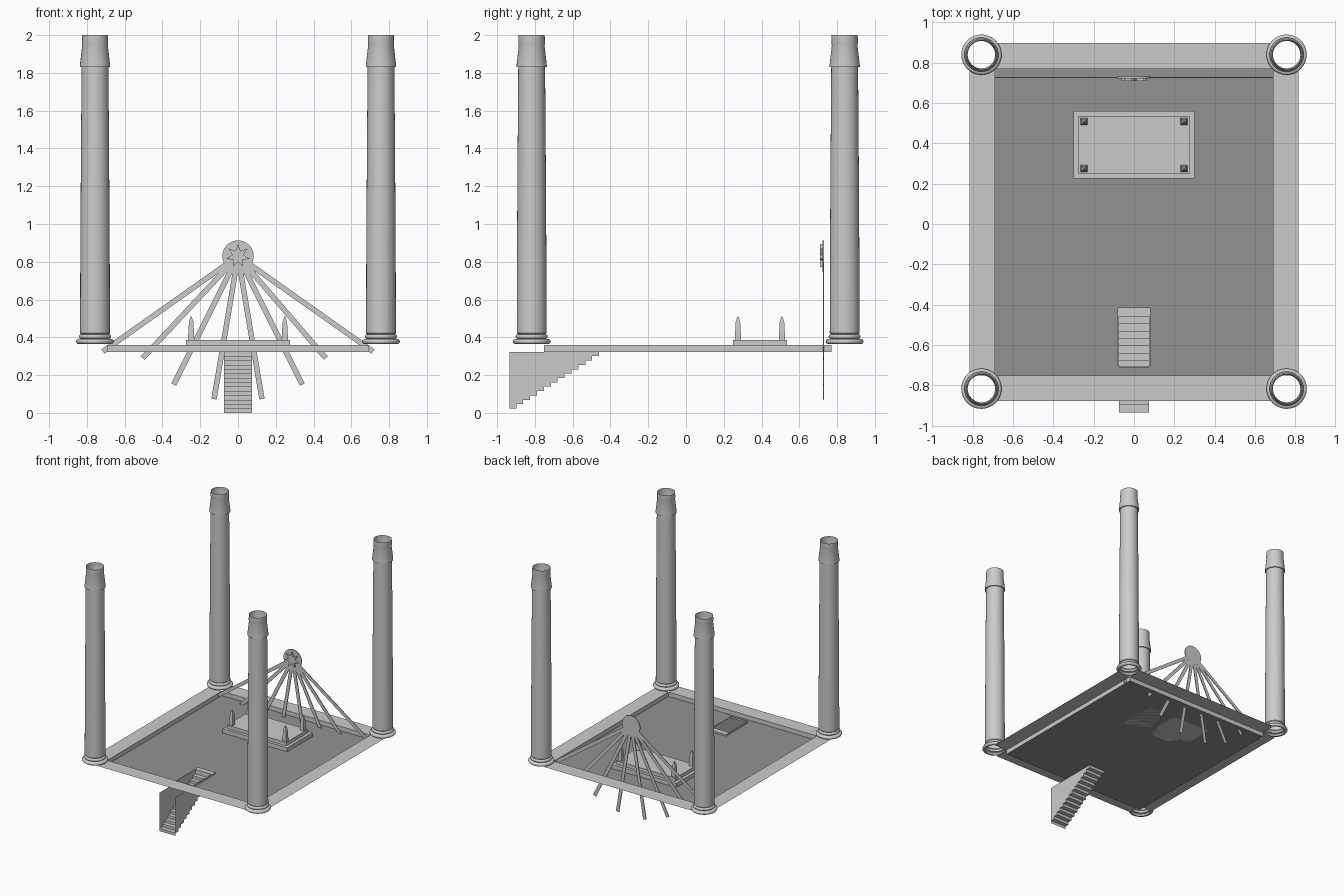
import bpy, bmesh
from math import sin, cos, pi
from mathutils import Matrix, Vector

if "Cube" in bpy.data.objects:
    bpy.data.objects.remove(bpy.data.objects["Cube"])


def material(name, g):
    m = bpy.data.materials.new(name)
    m.diffuse_color = (g, g, g, 1)
    m.use_nodes = True
    m.node_tree.nodes["Principled BSDF"].inputs["Base Color"].default_value = m.diffuse_color
    return m


STONE = material("stone_grey", .54)
DARK = material("dark_floor_grey", .29)


def finish(name, bm, smooth=False, mat=STONE):
    bmesh.ops.recalc_face_normals(bm, faces=bm.faces)
    me = bpy.data.meshes.new(name)
    bm.to_mesh(me)
    bm.free()
    me.materials.append(mat)
    ob = bpy.data.objects.new(name, me)
    bpy.context.collection.objects.link(ob)
    if smooth:
        bpy.ops.object.select_all(action='DESELECT')
        ob.select_set(True)
        bpy.context.view_layer.objects.active = ob
        bpy.ops.object.shade_smooth_by_angle()
    return ob


def quad(bm, *pts):
    bm.faces.new([bm.verts.new(p) for p in pts])


def flat(bm, x0, x1, y0, y1, z):
    quad(bm, (x0, y0, z), (x1, y0, z), (x1, y1, z), (x0, y1, z))


def box(bm, x0, x1, y0, y1, z0, z1):
    m = Matrix.Translation(((x0 + x1) / 2, (y0 + y1) / 2, (z0 + z1) / 2)) \
        @ Matrix.Diagonal((x1 - x0, y1 - y0, z1 - z0, 1))
    bmesh.ops.create_cube(bm, size=1, matrix=m)


def plate(bm, outline, y0, y1):
    # extrude an x/z outline along y
    f = bm.faces.new([bm.verts.new((x, y0, z)) for x, z in outline])
    ext = bmesh.ops.extrude_face_region(bm, geom=[f], use_keep_orig=True)['geom']
    bmesh.ops.translate(bm, vec=(0, y1 - y0, 0),
                        verts=[v for v in ext if isinstance(v, bmesh.types.BMVert)])


def bead(r, z, h):
    # half-round moulding from below to above
    return [(r - h + h * cos(a), z + h * sin(a)) for a in (i * pi / 8 - pi / 2 for i in range(9))]


# hollow columns: lathe profile (radius, z)
column_profile = ([(.078, .365)] + bead(.1, .378, .013) + bead(.085, .404, .012)
                  + [(.079, .422), (.078, .8), (.075, 1.3), (.071, 1.83),
                     (.08, 1.83), (.08, 1.84), (.068, 1.946), (.07, 1.955), (.069, 2.0)])
for side, x in (("left", -.757), ("right", .757)):
    for end, y in (("front", -.817), ("back", .84)):
        bm = bmesh.new()
        vs = [bm.verts.new((r, 0, z)) for r, z in column_profile]
        es = [bm.edges.new(p) for p in zip(vs, vs[1:])]
        bmesh.ops.spin(bm, geom=vs + es, cent=(0, 0, 0), axis=(0, 0, 1),
                       angle=2 * pi, steps=32)
        bmesh.ops.remove_doubles(bm, verts=bm.verts, dist=1e-4)
        bmesh.ops.translate(bm, vec=(x, y, 0), verts=bm.verts)
        finish(f"{end}_{side}_column", bm, True)

# sunken floor with a stairwell opening
X, Y0, Y1, ZF, ZT = .69, -.752, .77, .323, .36
HX, H0, H1 = .074, -.705, -.46
bm = bmesh.new()
flat(bm, -X, -HX, Y0, Y1, ZF)
flat(bm, HX, X, Y0, Y1, ZF)
flat(bm, -HX, HX, Y0, H0, ZF)
flat(bm, -HX, HX, H1, Y1, ZF)
finish("sunken_floor", bm, mat=DARK)

# low walls between floor and walkway
bm = bmesh.new()
corners = [(-X, Y0), (X, Y0), (X, Y1), (-X, Y1)]
for a, b in zip(corners, corners[1:] + corners[:1]):
    quad(bm, (*a, ZF), (*b, ZF), (*b, ZT), (*a, ZT))
bmesh.ops.remove_doubles(bm, verts=bm.verts, dist=1e-4)
finish("floor_edge_walls", bm)

# flat walkway around the floor, open under the columns
bm = bmesh.new()
flat(bm, -X, X, -.877, Y0, ZT)
flat(bm, -X, X, Y1, .898, ZT)
flat(bm, -.815, -X, Y0, Y1, ZT)
flat(bm, X, .815, Y0, Y1, ZT)
finish("walkway", bm)

# stairwell rim
bm = bmesh.new()
box(bm, -.081, -HX, H0, -.415, ZF, .337)
box(bm, HX, .081, H0, -.415, ZF, .337)
box(bm, -HX, HX, H1, -.415, ZF, .337)
box(bm, -HX, HX, H0 - .007, H0, ZF, .337)
finish("stairwell_rim", bm)

# stairs: treads, risers and side walls above the treads
N, S0 = 13, -.935
run, rise = (H1 - S0) / N, ZF / (N + 1)
bm = bmesh.new()
for k in range(N + 1):
    y, z = S0 + k * run, k * rise
    quad(bm, (-HX, y, z), (HX, y, z), (HX, y, z + rise), (-HX, y, z + rise))
    if k < N:
        flat(bm, -HX, HX, y, y + run, z + rise)
        for x in (-HX, HX):
            quad(bm, (x, y, z + rise), (x, y + run, z + rise), (x, y + run, ZF), (x, y, ZF))
bmesh.ops.remove_doubles(bm, verts=bm.verts, dist=1e-4)
finish("stairs", bm)

# two-step table platform
bm = bmesh.new()
box(bm, -.3, .3, .225, .56, ZF, .357)
box(bm, -.275, .275, .248, .535, .357, .386)
finish("platform", bm)

# pointed corner posts
bm = bmesh.new()
for x in (-.248, .248):
    for y in (.275, .508):
        for z0, z1, r0, r1 in ((.386, .48, .017, .012), (.48, .51, .012, .003)):
            bmesh.ops.create_cone(bm, cap_ends=True, segments=4, radius1=r0 * 2 ** .5,
                                  radius2=r1 * 2 ** .5, depth=z1 - z0,
                                  matrix=Matrix.Translation((x, y, (z0 + z1) / 2))
                                  @ Matrix.Rotation(pi / 4, 4, 'Z'))
finish("platform_posts", bm)

# fan of thin rays
CZ, RY = .83, .727
bm = bmesh.new()
for ex, ez in ((-.715, .325), (-.505, .29), (-.34, .15), (-.127, .073),
               (.127, .073), (.34, .15), (.465, .29), (.715, .325)):
    d = Vector((ex, ez - CZ)).normalized()
    n = Vector((-d.y, d.x)) * .014
    c, e = Vector((0, CZ)) + d * .04, Vector((ex, ez))
    plate(bm, [c + n, e + n, e - n, c - n], RY - .003, RY + .003)
finish("rays", bm)

# disc and raised star
bm = bmesh.new()
plate(bm, [(.083 * sin(i * pi / 16), CZ + .083 * cos(i * pi / 16)) for i in range(32)],
      RY - .004, RY + .004)
finish("ray_disc", bm)
bm = bmesh.new()
star = [((.064, .031)[i % 2], i * pi / 7) for i in range(14)]
plate(bm, [(r * sin(a), CZ + r * cos(a)) for r, a in star], .71, RY - .003)
finish("star", bm)
